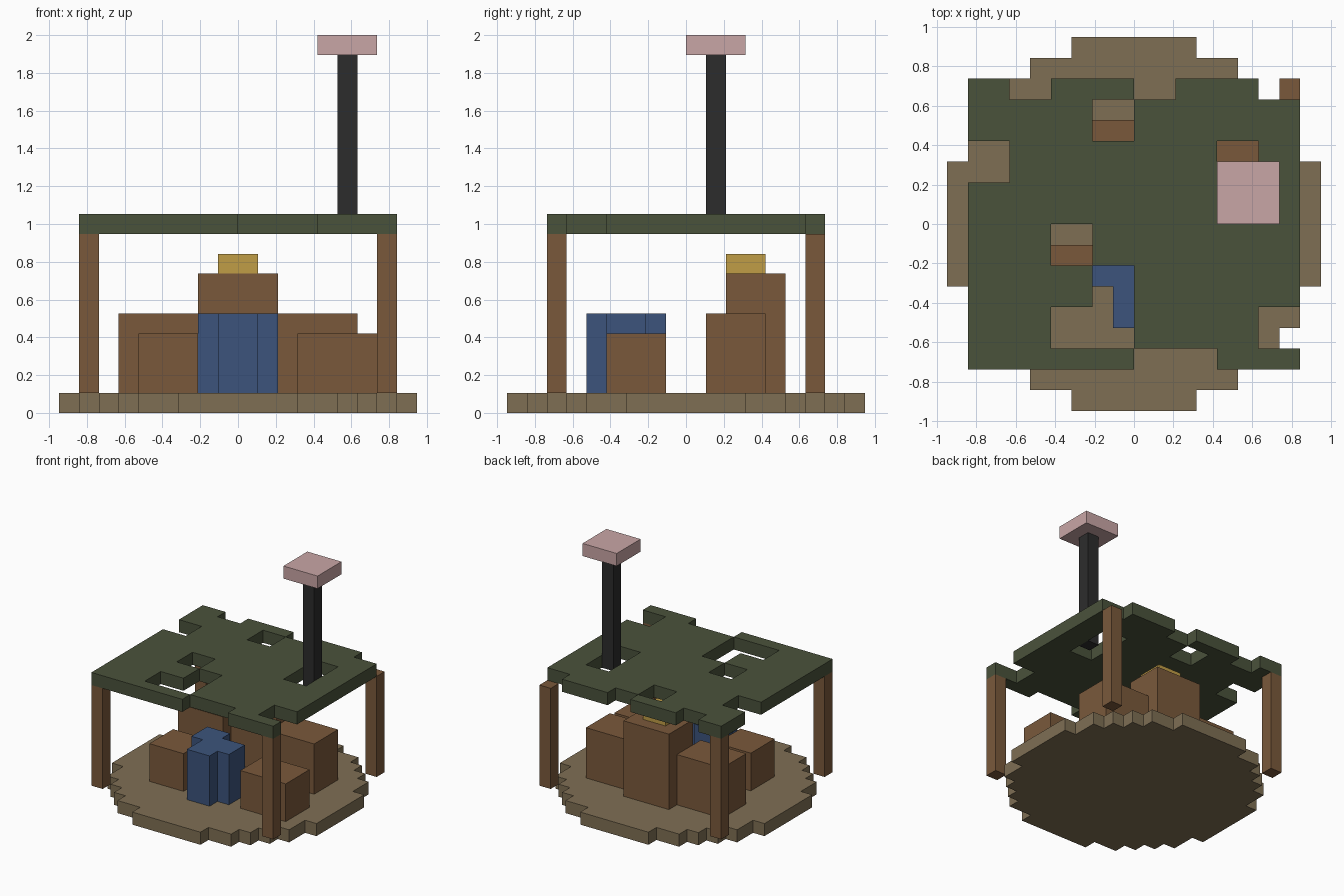
import bpy
import bmesh

if "Cube" in bpy.data.objects:
    bpy.data.objects.remove(bpy.data.objects["Cube"])

U = 2 / 19  # size of one block


def material(name, rgb):
    m = bpy.data.materials.new(name)
    lin = [(c / 255 / 12.92) if c < 10.3 else ((c / 255 + 0.055) / 1.055) ** 2.4 for c in rgb]
    m.diffuse_color = (*lin, 1)
    m.use_nodes = True
    m.node_tree.nodes["Principled BSDF"].inputs["Base Color"].default_value = m.diffuse_color
    return m


OLIVE = material("olive_green", (74, 82, 59))
EARTH = material("earth_tan", (127, 111, 84))
BROWN = material("wood_brown", (122, 89, 59))
BLUE = material("cloth_blue", (60, 84, 124))
BLACK = material("soot_black", (44, 44, 44))
PINK = material("pale_pink", (201, 166, 166))
GOLD = material("gold", (192, 157, 70))


def slab(name, cells, z0, z1, mat):
    """Solid made of unit cells (lower-left corners), from height z0 to z1."""
    bm = bmesh.new()
    for x, y in sorted(cells):
        corners = [(x, y), (x, y + 1), (x + 1, y + 1), (x + 1, y)]
        bm.faces.new([bm.verts.new((a * U, b * U, z0 * U)) for a, b in corners])
    bmesh.ops.remove_doubles(bm, verts=bm.verts, dist=1e-4)
    out = bmesh.ops.extrude_face_region(bm, geom=bm.faces[:], use_keep_orig=True)
    top = [g for g in out["geom"] if isinstance(g, bmesh.types.BMVert)]
    bmesh.ops.translate(bm, verts=top, vec=(0, 0, (z1 - z0) * U))
    bmesh.ops.recalc_face_normals(bm, faces=bm.faces)
    me = bpy.data.meshes.new(name)
    bm.to_mesh(me)
    bm.free()
    me.materials.append(mat)
    ob = bpy.data.objects.new(name, me)
    bpy.context.collection.objects.link(ob)
    return ob


def rect(x0, x1, y0, y1):
    return {(x, y) for x in range(x0, x1) for y in range(y0, y1)}


def box(name, x0, x1, y0, y1, z0, z1, mat):
    bm = bmesh.new()
    bmesh.ops.create_cube(bm, size=1)
    for v in bm.verts:
        v.co = ((x1 if v.co.x > 0 else x0) * U,
                (y1 if v.co.y > 0 else y0) * U,
                (z1 if v.co.z > 0 else z0) * U)
    me = bpy.data.meshes.new(name)
    bm.to_mesh(me)
    bm.free()
    me.materials.append(mat)
    bpy.context.collection.objects.link(bpy.data.objects.new(name, me))


# Round stepped ground
disc = {(x, y) for x, y in rect(-9, 9, -9, 9) if (x + .5) ** 2 + (y + .5) ** 2 < 81}
slab("ground_disc", disc, 0, 1, EARTH)

# Canopy with 2 x 2 block gaps
gaps = [(-6, 6), (0, 6), (6, 6), (-2, 4), (-8, 2), (4, 2), (4, 0), (-4, -2),
        (-2, -4), (-4, -6), (-2, -6), (6, -6), (0, -8), (2, -8)]
canopy = rect(-8, 8, -7, 7)
for gx, gy in gaps:
    canopy -= rect(gx, gx + 2, gy, gy + 2)
slab("canopy", canopy, 9, 10, OLIVE)

# Corner posts
for x in (-8, 7):
    for y in (-7, 6):
        box("post", x, x + 1, y, y + 1, 1, 9, BROWN)

# Crates
box("crate_back_left", -6, -2, 1, 4, 1, 5, BROWN)
box("crate_back_right", 2, 6, 1, 4, 1, 5, BROWN)
box("crate_front_left", -5, -2, -4, -1, 1, 4, BROWN)
box("crate_front_right", 3, 7, -4, -1, 1, 4, BROWN)
box("crate_tall", -2, 2, 2, 5, 1, 7, BROWN)
box("gold_top", -1, 1, 2, 4, 7, 8, GOLD)

# Cluster of three blue barrels
barrels = rect(-2, 0, -3, -1) | rect(0, 2, -4, -2) | rect(-1, 1, -5, -3)
slab("barrels", barrels, 1, 5, BLUE)

# Mast and its cap
box("mast", 5, 6, 1, 2, 9, 18, BLACK)
box("mast_cap", 4, 7, 0, 3, 18, 19, PINK)
